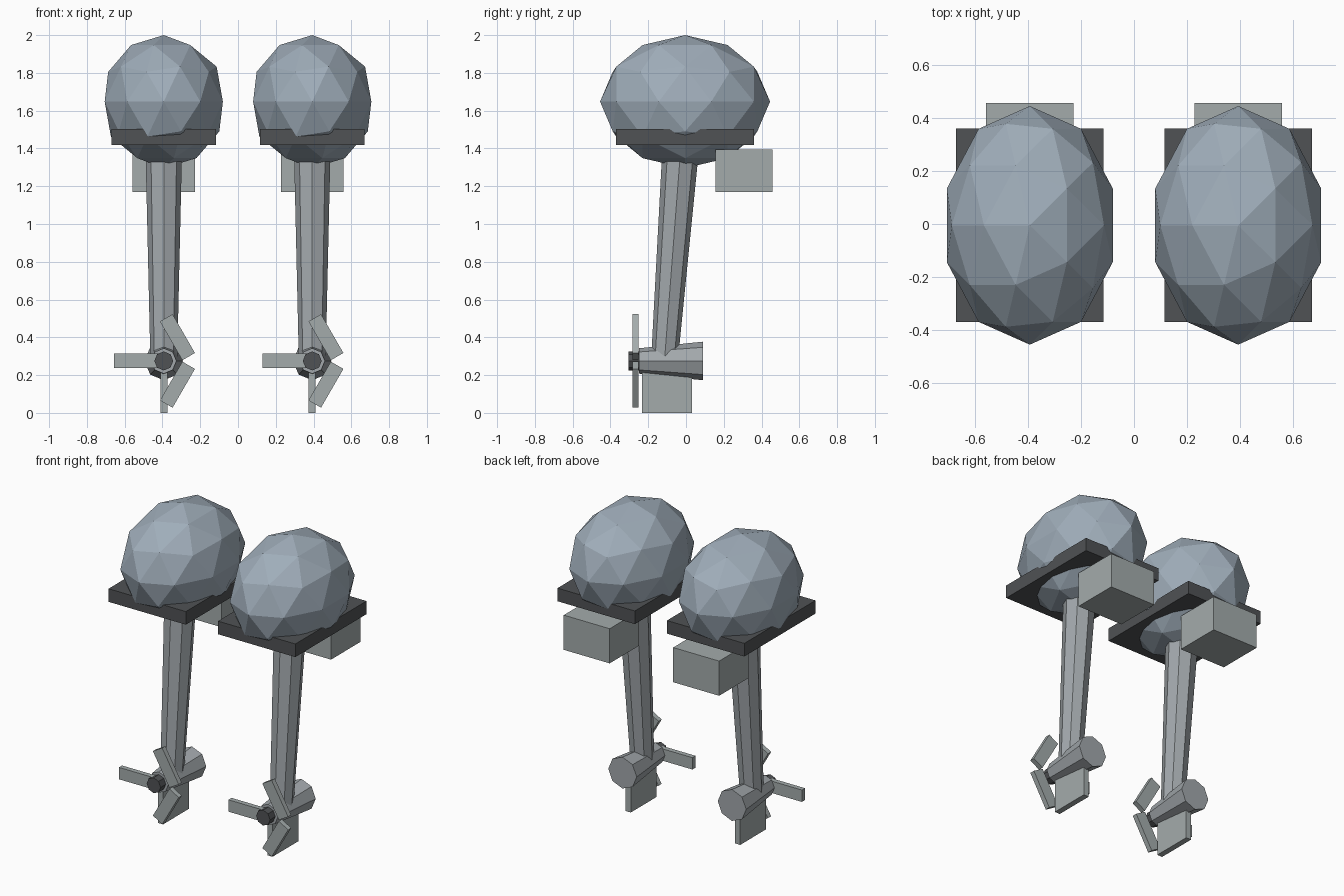
import bpy
from math import radians, atan, pi, cos, sin

if "Cube" in bpy.data.objects:
    bpy.data.objects.remove(bpy.data.objects["Cube"])


def material(name, rgb):
    m = bpy.data.materials.new(name)
    m.diffuse_color = (*rgb, 1)
    m.use_nodes = True
    m.node_tree.nodes["Principled BSDF"].inputs["Base Color"].default_value = m.diffuse_color
    return m


BLUE = material("blue_grey", (0.35, 0.42, 0.49))
DARK = material("dark_grey", (0.08, 0.085, 0.09))
STEEL = material("steel_grey", (0.36, 0.39, 0.41))
PALE = material("pale_grey", (0.37, 0.41, 0.41))


def finish(name, mat):
    ob = bpy.context.object
    ob.name = name
    ob.data.materials.append(mat)
    return ob


def box(name, center, size, mat, rot=(0, 0, 0)):
    bpy.ops.mesh.primitive_cube_add(size=1, location=center, rotation=rot)
    ob = finish(name, mat)
    ob.scale = size
    return ob


def octagon_cone(name, center, r1, r2, depth, tilt, mat):
    bpy.ops.mesh.primitive_cone_add(vertices=8, radius1=r1, radius2=r2, depth=depth,
                                    location=center, rotation=(tilt, 0, 0))
    return finish(name, mat)


def outboard(side, x):
    # faceted engine cover
    bpy.ops.mesh.primitive_ico_sphere_add(subdivisions=2, radius=1,
                                          location=(x, -0.005, 1.648), rotation=(0, 0, pi))
    finish(side + "_engine_cover", BLUE).scale = (0.329, 0.45, 0.352)
    # tray under the cover and mounting block behind
    box(side + "_tray", (x, -0.005, 1.46), (0.555, 0.73, 0.085), DARK)
    box(side + "_mount_block", (x, 0.307, 1.282), (0.33, 0.3, 0.225), PALE)
    # leaning, tapered leg
    octagon_cone(side + "_leg", (x, -0.069, 0.865), 0.071, 0.098, 1.17, -atan(0.0765), STEEL)
    # gearcase, fin and propeller hub
    hub_z = 0.275
    octagon_cone(side + "_gearcase", (x, -0.08, hub_z), 0.067, 0.102, 0.34, -pi / 2, STEEL)
    box(side + "_fin", (x, -0.101, 0.11), (0.037, 0.265, 0.22), PALE)
    octagon_cone(side + "_propeller_hub", (x, -0.262, hub_z), 0.05, 0.05, 0.084, -pi / 2, DARK)
    # three flat blades
    for i in range(3):
        a = radians(60 + 120 * i)
        box(f"{side}_blade_{i + 1}",
            (x + 0.145 * cos(a), -0.267, hub_z + 0.145 * sin(a)),
            (0.237, 0.032, 0.077), PALE, (0, a, 0))


outboard("left", -0.393)
outboard("right", 0.393)
